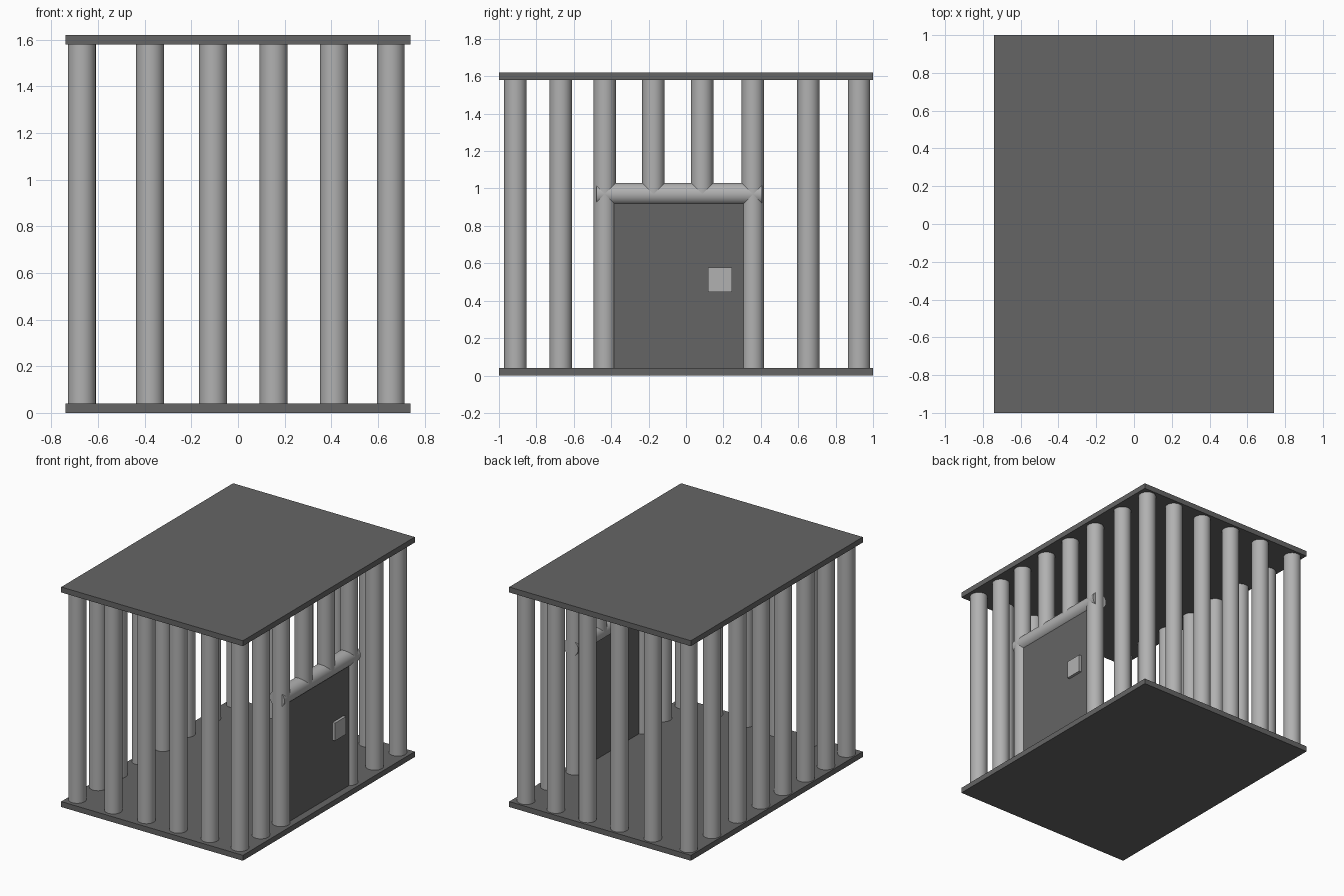
import bpy, math

if "Cube" in bpy.data.objects:
    bpy.data.objects.remove(bpy.data.objects["Cube"])


def material(name, v):
    m = bpy.data.materials.new(name)
    m.diffuse_color = (v, v, v, 1)
    m.use_nodes = True
    m.node_tree.nodes["Principled BSDF"].inputs["Base Color"].default_value = m.diffuse_color
    return m


DARK = material("dark grey", 0.13)
LIGHT = material("light grey", 0.44)
R = 0.06
Z0, Z1 = 0.04, 1.58


def box(name, lo, hi, mat):
    bpy.ops.mesh.primitive_cube_add(size=1, location=[(a + b) / 2 for a, b in zip(lo, hi)])
    o = bpy.context.object
    o.name = name
    o.scale = [b - a for a, b in zip(lo, hi)]
    bpy.ops.object.transform_apply(location=False, rotation=False, scale=True)
    o.data.materials.append(mat)


def rod(name, loc, length, rot=(0, 0, 0)):
    bpy.ops.mesh.primitive_cylinder_add(vertices=32, radius=R, depth=length, location=loc, rotation=rot)
    o = bpy.context.object
    o.name = name
    o.data.materials.append(LIGHT)
    bpy.ops.object.shade_smooth_by_angle(angle=math.radians(40))


def bar(name, x, y, z0=Z0):
    rod(name, (x, y, (z0 + Z1) / 2), Z1 - z0)


# Floor and roof plates
box("floor_plate", (-0.74, -1, 0), (0.74, 1, Z0), DARK)
box("roof_plate", (-0.74, -1, Z1), (0.74, 1, 1.62), DARK)

# Front and back rows, including the corners
xs = [-0.67, -0.377, -0.107, 0.153, 0.411, 0.655]
ys = [-0.912, -0.67, -0.434, -0.174, 0.086, 0.358, 0.654, 0.925]
for x in xs:
    bar("front_bar", x, ys[0])
    bar("back_bar", x, ys[-1])

# Side rows; the two bars above the door stop at the lintel
for i, y in enumerate(ys[1:-1], 1):
    bar("left_bar", xs[0], y)
    bar("right_bar", xs[-1], y, 0.97 if i in (3, 4) else Z0)

# Door lintel, panel and lock plate
rod("door_lintel", (xs[-1], -0.037, 0.97), 0.885, (math.pi / 2, 0, 0))
box("door_panel", (0.645, -0.42, Z0), (0.688, 0.345, 0.96), DARK)
box("door_lock", (0.67, 0.118, 0.447), (0.708, 0.246, 0.578), LIGHT)
